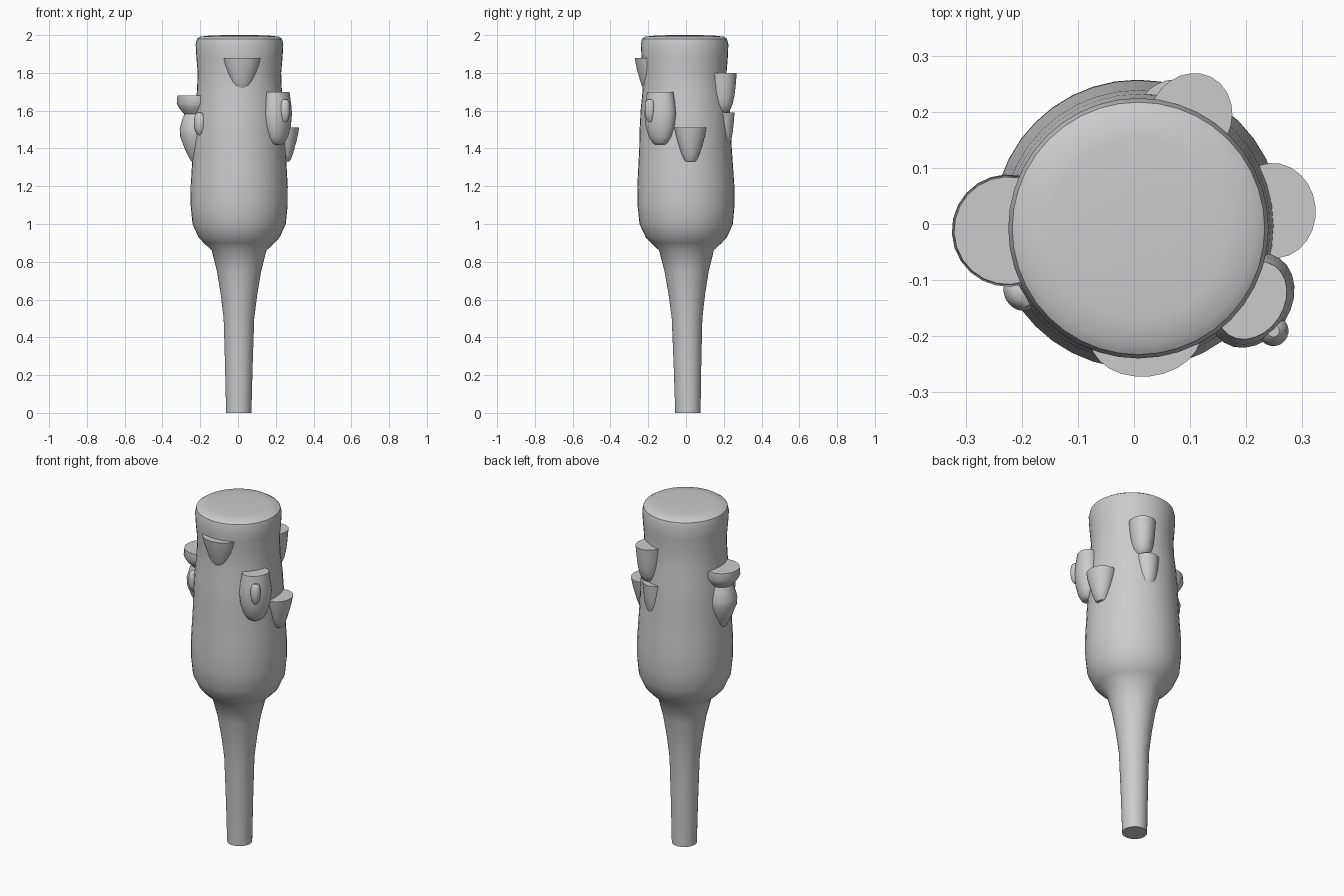
import bpy, bmesh, math

cube = bpy.data.objects.get("Cube")
if cube:
    bpy.data.objects.remove(cube, do_unlink=True)

grey = bpy.data.materials.new("plain_grey")
grey.use_nodes = True
COLOUR = (0.6, 0.6, 0.6, 1)
grey.diffuse_color = COLOUR
grey.node_tree.nodes["Principled BSDF"].inputs["Base Color"].default_value = COLOUR


def loft(name, rings, sides, place):
    """Stack of (height, scale) rings, closed at both ends; place maps to space."""
    bm = bmesh.new()
    loops = []
    for z, s in rings:
        angles = [2 * math.pi * i / sides for i in range(sides)]
        loops.append([bm.verts.new(place(s * math.cos(a), s * math.sin(a), z)) for a in angles])
    for low, high in zip(loops, loops[1:]):
        for i in range(sides):
            j = (i + 1) % sides
            bm.faces.new((low[i], low[j], high[j], high[i]))
    bm.faces.new(loops[0][::-1])
    bm.faces.new(loops[-1])
    bmesh.ops.recalc_face_normals(bm, faces=bm.faces)
    mesh = bpy.data.meshes.new(name)
    bm.to_mesh(mesh)
    bm.free()
    mesh.materials.append(grey)
    obj = bpy.data.objects.new(name, mesh)
    bpy.context.collection.objects.link(obj)
    bpy.ops.object.select_all(action="DESELECT")
    obj.select_set(True)
    bpy.context.view_layer.objects.active = obj
    bpy.ops.object.shade_smooth_by_angle(angle=math.radians(40))
    return obj


# Stem flaring into a thick rounded body; the axis leans slightly
BODY = [(0, .067), (.25, .073), (.5, .081), (.63, .097), (.75, .117), (.86, .145),
        (.9, .187), (.93, .215), (1, .247), (1.1, .257), (1.2, .257), (1.3, .251),
        (1.4, .245), (1.5, .242), (1.6, .236), (1.7, .225), (1.8, .221), (1.88, .228),
        (1.95, .232), (1.98, .225), (1.992, .207), (1.997, .16), (2, .08)]
loft("stem_and_body", BODY, 40,
     lambda x, y, z: (x + .004 + .002 * z, y + .01 - .009 * z, z))

# Side growths: profiles run from the flat top (0) down to the tip (1)
TAPER = [(0, 1), (.2, .92), (.45, .78), (.75, .58), (.93, .42), (1, .3)]
CUP = [(0, 1), (.35, .92), (.6, .84), (.8, .72), (.94, .55), (1, .35)]
DOUBLE = [(0, .96), (.12, 1), (.2, .85), (.28, .6), (.36, .7), (.5, .84),
          (.62, .82), (.8, .58), (.95, .33), (1, .2)]
POD = [(0, .82), (.2, .93), (.42, 1), (.65, .92), (.85, .72), (.96, .5), (1, .3)]
BUD = [(0, .4), (.08, .8), (.3, 1), (.6, 1), (.85, .75), (1, .3)]


def growth(name, profile, angle, radius, top, bottom, half_width, depth):
    a = math.radians(angle)
    c, s = math.cos(a), math.sin(a)

    def place(u, v, z):
        r, t = radius + u * depth, v * half_width
        return (r * c - t * s, r * s + t * c, z)

    rings = [(top + (bottom - top) * f, k) for f, k in profile]
    loft(name, rings, 24, place)


growth("front_cup", TAPER, -84, .2, 1.88, 1.71, .1, .073)
growth("right_shelf", DOUBLE, 183, .225, 1.68, 1.33, .1, .1)
growth("right_bud", BUD, 211, .235, 1.59, 1.47, .035, .03)
growth("left_pod", POD, -33, .25, 1.7, 1.42, .09, .07)
growth("left_pod_bud", BUD, -37.5, .313, 1.66, 1.54, .027, .027)
growth("left_cup", TAPER, 5.5, .25, 1.51, 1.33, .085, .075)
growth("back_upper_cup", CUP, 62, .213, 1.8, 1.59, .073, .083)
growth("back_lower_cup", CUP, 70, .2, 1.59, 1.4, .065, .07)
